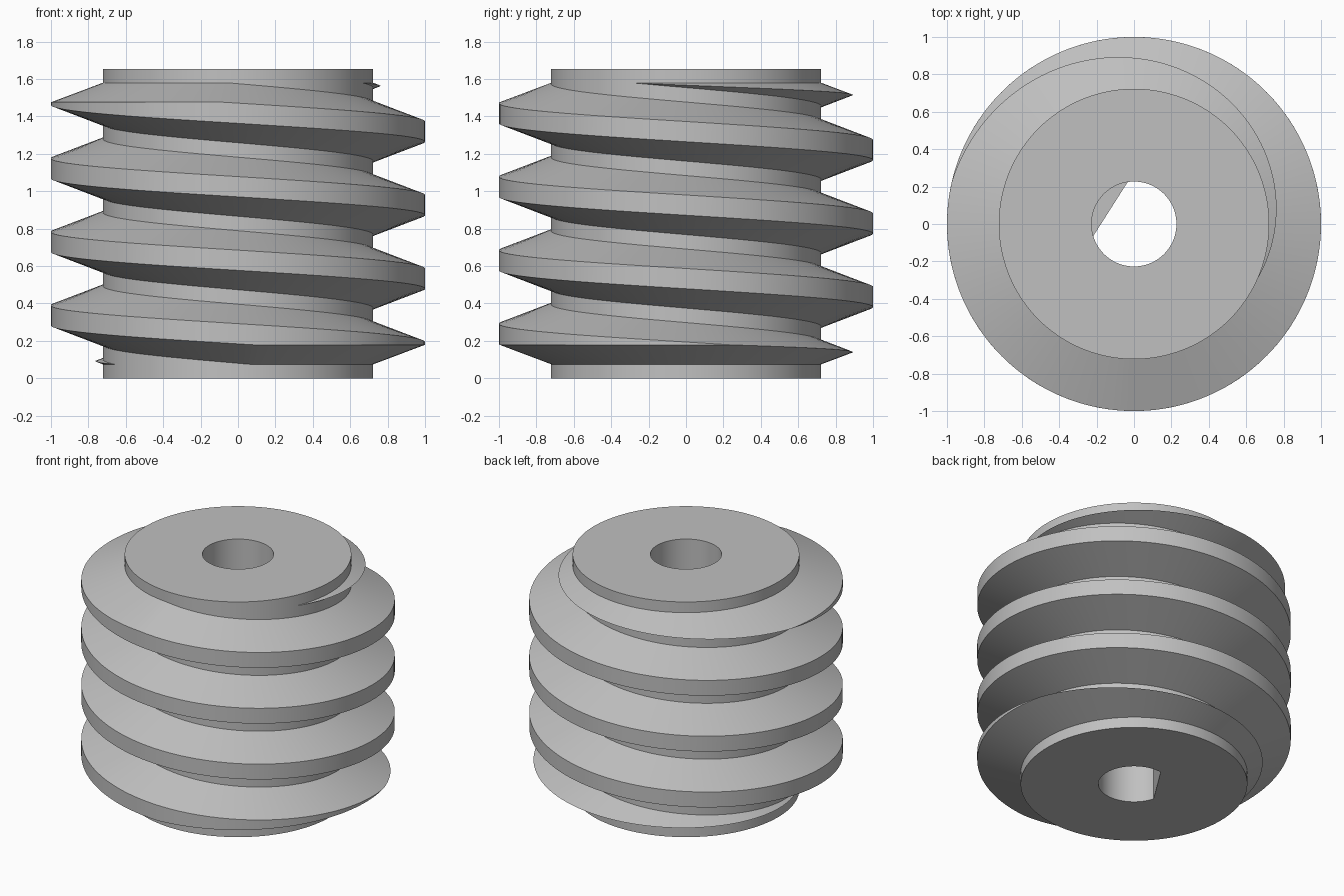
import bpy, bmesh, math

cube = bpy.data.objects.get("Cube")
if cube:
    bpy.data.objects.remove(cube, do_unlink=True)

SEGMENTS = 128
STEP = math.tau / SEGMENTS
HEIGHT, CORE_R, OUTER_R, BORE_R = 1.655, 0.723, 1.0, 0.227
PITCH = 0.393
ROOT_HALF = 0.158                      # half the thread width at the core
SLOPE = 0.104 / (OUTER_R - CORE_R)     # rise of the thread flanks
THREAD_LOW, THREAD_HIGH = 0.075, 1.58  # limits of the thread root

steel = bpy.data.materials.new("steel grey")
steel.use_nodes = True
grey = (0.53, 0.53, 0.53, 1)
steel.diffuse_color = grey
steel.node_tree.nodes["Principled BSDF"].inputs["Base Color"].default_value = grey


def add_strip(bm, a, b):
    """Join two closed loops of vertices with quads."""
    n = len(a)
    for i in range(n):
        j = (i + 1) % n
        bm.faces.new((a[i], a[j], b[j], b[i]))


def finish(bm, name):
    bmesh.ops.remove_doubles(bm, verts=bm.verts, dist=1e-5)
    bmesh.ops.recalc_face_normals(bm, faces=bm.faces)
    mesh = bpy.data.meshes.new(name)
    bm.to_mesh(mesh)
    bm.free()
    mesh.materials.append(steel)
    obj = bpy.data.objects.new(name, mesh)
    bpy.context.collection.objects.link(obj)
    bpy.ops.object.select_all(action='DESELECT')
    obj.select_set(True)
    bpy.context.view_layer.objects.active = obj
    bpy.ops.object.shade_smooth_by_angle(angle=math.radians(25))
    return obj


def polar(r, angle, z):
    return (r * math.cos(angle), r * math.sin(angle), z)


# Core: cylinder with a bore whose lower half has a flat side
def flat_bore(angle):
    c = math.cos(angle - math.radians(147.5))
    return min(BORE_R, 0.149 / c) if c > 0.1 else BORE_R


bm = bmesh.new()
sections = []
for i in range(SEGMENTS):
    a = i * STEP
    f = flat_bore(a)
    outline = [(CORE_R, 0), (CORE_R, HEIGHT), (BORE_R, HEIGHT),
               (BORE_R, HEIGHT / 2), (f, HEIGHT / 2), (f, 0)]
    sections.append([bm.verts.new(polar(r, a, z)) for r, z in outline])
for i in range(SEGMENTS):
    add_strip(bm, sections[i - 1], sections[i])
finish(bm, "worm_core")

# Thread: left-hand helix of trapezoid sections, tapering out at both ends
bm = bmesh.new()
centre_at_left = 1.5155                # crest height at the -x side
first = THREAD_HIGH + ROOT_HALF
last = THREAD_LOW - ROOT_HALF
start = math.pi - (first - centre_at_left) / PITCH * math.tau
count = math.ceil((first - last) / PITCH * SEGMENTS)
sections = []
for i in range(count + 1):
    t = i / count
    centre = first + (last - first) * t
    angle = start + (first - last) / PITCH * math.tau * t
    low = max(centre - ROOT_HALF, THREAD_LOW)
    high = min(centre + ROOT_HALF, THREAD_HIGH)
    depth = min(OUTER_R - CORE_R, max(high - low, 0) / (2 * SLOPE))
    sunk = -0.01                       # inner edge hidden in the core
    outline = [(sunk, low + SLOPE * sunk), (depth, low + SLOPE * depth),
               (depth, high - SLOPE * depth), (sunk, high - SLOPE * sunk)]
    sections.append([bm.verts.new(polar(CORE_R + d, angle, z)) for d, z in outline])
for a, b in zip(sections, sections[1:]):
    add_strip(bm, a, b)
bm.faces.new(sections[0])
bm.faces.new(sections[-1])
finish(bm, "worm_thread")
